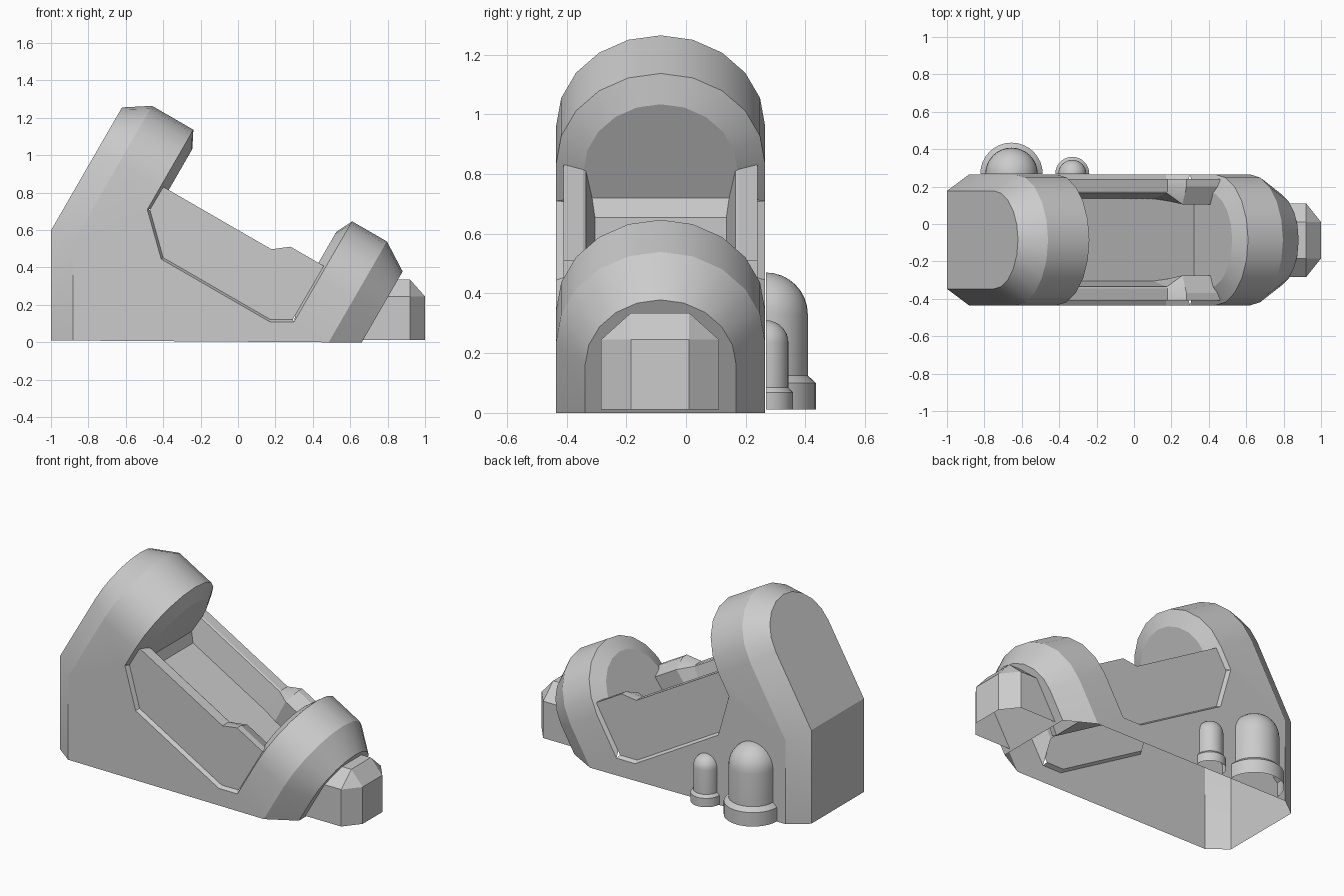
import bpy, bmesh, math
from mathutils import Vector

if "Cube" in bpy.data.objects:
    bpy.data.objects.remove(bpy.data.objects["Cube"])

YC = -0.085                       # centre line of the capsule
C, S = math.cos(math.radians(30)), 0.5


def P(u, y, v):
    """Tilted capsule frame (u along axis, v outward) to world."""
    return Vector((C * u + S * v, YC + y, -S * u + C * v))


def make(name, faces):
    bm = bmesh.new()
    for f in faces:
        bm.faces.new([bm.verts.new(p) for p in f])
    bmesh.ops.remove_doubles(bm, verts=bm.verts, dist=0.0005)
    bmesh.ops.recalc_face_normals(bm, faces=bm.faces)
    me = bpy.data.meshes.new(name)
    bm.to_mesh(me)
    bm.free()
    ob = bpy.data.objects.new(name, me)
    bpy.context.collection.objects.link(ob)
    bpy.ops.object.select_all(action='DESELECT')
    ob.select_set(True)
    bpy.context.view_layer.objects.active = ob
    bpy.ops.object.shade_smooth_by_angle(angle=math.radians(24))
    return ob


def loft(rows):
    return [[a[i], a[i + 1], b[i + 1], b[i]]
            for a, b in zip(rows, rows[1:]) for i in range(len(a) - 1)]


def arch(u, r, leg):
    """Half-round arch with straight legs ending at height leg."""
    pts = [P(u, r, leg)]
    for i in range(11):
        t = math.pi * i / 10
        pts.append(P(u, r * math.cos(t), 0.515 + r * math.sin(t)))
    return pts + [P(u, -r, leg)]


def ground(p):
    return Vector((p.x, p.y, 0.004 - 0.006 * p.x))


# head and foot hoods
head = [arch(-1.165, 0.2625, 0.02), arch(-1.03, 0.35, 0.02),
        arch(-0.775, 0.35, 0.372), arch(-0.728, 0.258, 0.411)]
foot = [arch(0.16, 0.258, 0.363), arch(0.205, 0.35, 0.245),
        arch(0.42, 0.35, 0.2425), arch(0.573, 0.253, 0.331)]
shell = loft(head) + loft(foot) + [head[0], head[-1], foot[0], foot[-1]]

# back wall and its chamfered corners, open underneath
back = [head[1][0], head[0][0], head[0][-1], head[1][-1]]
shell += loft([back, [ground(p) for p in back]])

# lower side walls, with the notch that frames the side panel
notch = [(-0.775, 0.372), (-0.578, 0.18), (0.092, 0.18), (0.205, 0.245)]
inset = [(-0.762, 0.378), (-0.573, 0.192), (0.089, 0.192), (0.192, 0.252)]
for s in (1, -1):
    wall = [P(-1.03, s * 0.35, 0.02)] + [P(u, s * 0.35, v) for u, v in notch]
    wall += [P(0.42, s * 0.35, 0.2425), ground(P(-1.03, s * 0.35, 0.02))]
    shell.append(wall)
make("pod_shell", shell)

# side panels, armrest rims and inner walls
rims = [(-0.761, [(0.325, 0.52), (0.26, 0.52), (0.25, 0.515), (0.22, 0.363)]),
        (-0.094, [(0.325, 0.52), (0.26, 0.52), (0.25, 0.515), (0.22, 0.363)]),
        (-0.0125, [(0.325, 0.583), (0.285, 0.583), (0.19, 0.54), (0.21, 0.363)]),
        (0.193, [(0.325, 0.583), (0.285, 0.583), (0.19, 0.54), (0.21, 0.363)])]
for s, side in ((1, "back"), (-1, "front")):
    low = [P(u, s * 0.325, v) for u, v in inset]
    faces = loft([[P(u, s * 0.35, v) for u, v in notch], low])
    rows = [[P(u, s * y, v) for y, v in sec] for u, sec in rims]
    faces.append(low + [r[0] for r in reversed(rows)])
    faces += loft(rows)
    make(side + "_panel", faces)

# bed floor with the sloped strip at the head end
bed = [(-0.728, 0.24, 0.411), (-0.681, 0.222, 0.363), (0.16, 0.222, 0.363)]
make("bed_floor", loft([[P(u, -w, v), P(u, w, v)] for u, w, v in bed]))


# foot step: chamfered block set against the sloping foot end
def step_row(z, w, nose_x, nose_w):
    x0 = 0.66 + z * 0.577
    return [Vector((x, YC - 0.002 + y, z)) for x, y in
            ((x0, w), (0.92, w), (nose_x, nose_w), (nose_x, -nose_w), (0.92, -w), (x0, -w))]


low, mid = step_row(0.012, 0.1975, 1, 0.0975), step_row(0.245, 0.1975, 1, 0.0975)
top = step_row(0.335, 0.0975, 0.92, 0.0975)
a, b, c, d = top[0], top[1], top[4], top[5]
make("foot_step", loft([low, mid]) + [
    [mid[0], mid[1], b, a], [mid[1], mid[2], b], [mid[2], mid[3], c, b],
    [mid[3], mid[4], c], [mid[4], mid[5], d, c], [a, b, c, d]])


# domed tanks, half round against the back wall
def tank(name, x, r, base_r, base_z, lip_z, top_z):
    prof = [(base_r, 0.012), (base_r, base_z), (r, lip_z)]
    prof += [(r * math.cos(t), top_z - r + r * math.sin(t))
             for t in (math.pi / 2 * i / 8 for i in range(8))]
    arc = [math.pi * i / 16 for i in range(17)]
    rows = [[Vector((x + q * math.cos(t), 0.268 + q * math.sin(t), z)) for t in arc]
            for q, z in prof]
    tip = Vector((x, 0.268, top_z))
    cap = [[p, q, tip] for p, q in zip(rows[-1], rows[-1][1:])]
    make(name, loft(rows) + cap)


tank("large_tank", -0.655, 0.14, 0.167, 0.10, 0.125, 0.47)
tank("small_tank", -0.33, 0.075, 0.091, 0.068, 0.085, 0.31)
